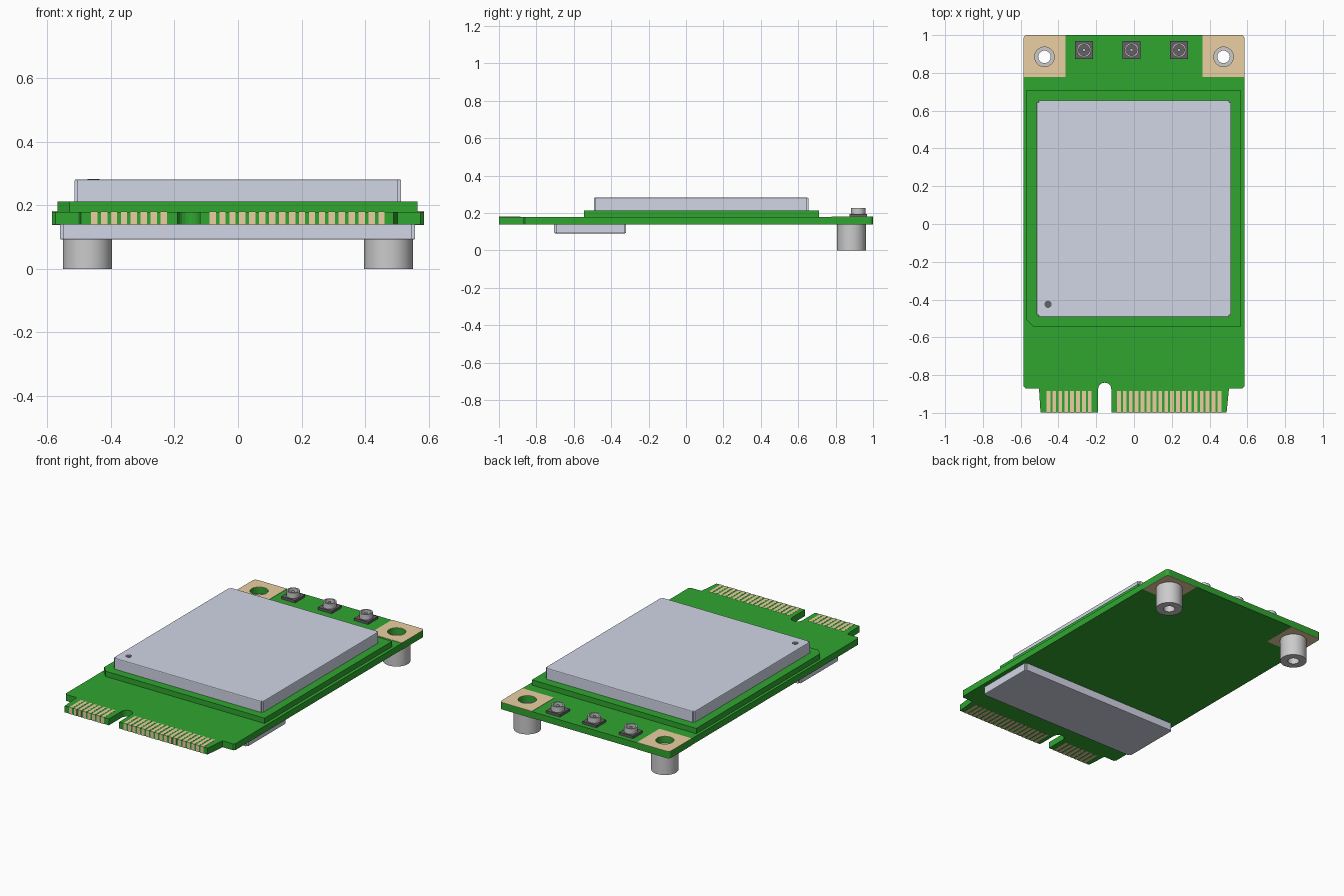
import bpy, bmesh, math

if "Cube" in bpy.data.objects:
    bpy.data.objects.remove(bpy.data.objects["Cube"])


def material(name, rgb):
    m = bpy.data.materials.new(name)
    m.diffuse_color = (*rgb, 1)
    m.use_nodes = True
    m.node_tree.nodes["Principled BSDF"].inputs["Base Color"].default_value = m.diffuse_color
    return m


GREEN = material("board_green", (0.03, 0.38, 0.03))
GOLD = material("gold", (0.82, 0.63, 0.36))
SHIELD = material("shield_metal", (0.64, 0.67, 0.79))
DARK = material("dark_plastic", (0.13, 0.12, 0.13))
STEEL = material("steel", (0.55, 0.55, 0.57))


def arc(cx, cy, r, a0, a1, n):
    angles = [math.radians(a0 + (a1 - a0) * i / n) for i in range(n + 1)]
    return [(cx + r * math.cos(a), cy + r * math.sin(a)) for a in angles]


def circle(cx, cy, r, n=32):
    return arc(cx, cy, r, 0, 360, n)[:-1]


def rect(x0, y0, x1, y1):
    return [(x0, y0), (x1, y0), (x1, y1), (x0, y1)]


def prism(name, outline, z0, z1, mat, holes=(), bevel_z=None, smooth=False):
    """Extrude an outline with optional holes; optionally round the rim at bevel_z."""
    bm = bmesh.new()
    for loop in [outline, *holes]:
        vs = [bm.verts.new((x, y, z0)) for x, y in loop]
        for a, b in zip(vs, vs[1:] + vs[:1]):
            bm.edges.new((a, b))
    bmesh.ops.triangle_fill(bm, edges=bm.edges[:], use_beauty=True)
    ext = bmesh.ops.extrude_face_region(bm, geom=bm.faces[:])
    for v in ext["geom"]:
        if isinstance(v, bmesh.types.BMVert):
            v.co.z = z1
    bmesh.ops.recalc_face_normals(bm, faces=bm.faces[:])
    if bevel_z is not None:
        rim = [e for e in bm.edges
               if all(abs(v.co.z - bevel_z) < 1e-5 for v in e.verts)
               and e.calc_face_angle(0) > 0.5]
        bmesh.ops.bevel(bm, geom=rim, offset=0.005, segments=2,
                        profile=0.5, affect='EDGES')
    me = bpy.data.meshes.new(name)
    bm.to_mesh(me)
    bm.free()
    me.materials.append(mat)
    ob = bpy.data.objects.new(name, me)
    bpy.context.collection.objects.link(ob)
    if smooth:
        bpy.ops.object.select_all(action='DESELECT')
        ob.select_set(True)
        bpy.context.view_layer.objects.active = ob
        bpy.ops.object.shade_smooth_by_angle(angle=math.radians(35))
    return ob


def can_outline(x0, y0, x1, y1, c=0.01):
    """Folded sheet-metal can: a rectangle with small open corners."""
    return [(x0 + c, y0), (x1 - c, y0), (x1 - c, y0 + c), (x1, y0 + c),
            (x1, y1 - c), (x1 - c, y1 - c), (x1 - c, y1), (x0 + c, y1),
            (x0 + c, y1 - c), (x0, y1 - c), (x0, y0 + c), (x0 + c, y0 + c)]


HOLE_X, HOLE_Y = 0.474, 0.885
BOT, TOP = 0.14, 0.18

# main circuit board with keyed edge connector and mounting holes
board = ([(-0.495, -0.999), (-0.19, -0.999)]
         + arc(-0.155, -0.875, 0.035, 180, 0, 10)
         + [(-0.12, -0.999), (0.49, -0.999), (0.503, -0.87), (0.575, -0.87), (0.585, -0.86)]
         + arc(0.565, 0.98, 0.02, 0, 90, 5) + arc(-0.565, 0.98, 0.02, 90, 180, 5)
         + [(-0.585, -0.86), (-0.575, -0.87), (-0.503, -0.87)])
prism("main_board", board, BOT, TOP, GREEN,
      holes=[circle(s * HOLE_X, HOLE_Y, 0.052) for s in (-1, 1)])

# corner ground pads and standoffs
pad = [(0.362, 0.778), (0.585, 0.778)] + arc(0.565, 0.98, 0.02, 0, 90, 5) + [(0.362, 1.0)]
for s, side in ((-1, "left"), (1, "right")):
    outline = [(s * x, y) for x, y in pad]
    hole = circle(s * HOLE_X, HOLE_Y, 0.052)
    prism(f"top_pad_{side}", outline, TOP, TOP + 0.002, GOLD, [hole])
    prism(f"bottom_pad_{side}", outline, BOT - 0.002, BOT, GOLD, [hole])
    prism(f"standoff_{side}", circle(s * HOLE_X, HOLE_Y, 0.077, 48), 0, BOT, STEEL,
          [circle(s * HOLE_X, HOLE_Y, 0.033)], smooth=True)

# gold edge contacts, wrapped over both faces
xs = [-0.453 + 0.0313 * i for i in range(8)] + [-0.08 + 0.0313 * i for i in range(18)]
for i, x in enumerate(xs):
    prism(f"edge_contact_{i + 1:02d}", rect(x - 0.01, -1.0, x + 0.01, -0.885),
          BOT - 0.001, TOP + 0.001, GOLD)

# raised module board with one cut corner
prism("module_board", [(-0.53, -0.545), (0.565, -0.545), (0.565, 0.71),
                       (-0.568, 0.71), (-0.568, -0.507)], TOP, 0.213, GREEN)

# shielding cans above and below, with orientation dot
prism("top_shield", can_outline(-0.515, -0.493, 0.514, 0.655), 0.213, 0.282, SHIELD,
      bevel_z=0.282)
prism("orientation_dot", circle(-0.455, -0.425, 0.019), 0.28, 0.283, DARK)
prism("bottom_shield", can_outline(-0.56, -0.705, 0.558, -0.32), 0.092, BOT, SHIELD,
      bevel_z=0.092)

# antenna sockets
for i, x in enumerate((-0.265, -0.013, 0.238)):
    y = 0.921
    prism(f"socket_base_{i + 1}", rect(x - 0.048, y - 0.048, x + 0.048, y + 0.048),
          TOP, 0.195, DARK)
    prism(f"socket_barrel_{i + 1}", circle(x, y, 0.038), 0.195, 0.228, STEEL,
          [circle(x, y, 0.029)], smooth=True)
    prism(f"socket_pin_{i + 1}", circle(x, y, 0.009, 16), 0.195, 0.222, STEEL, smooth=True)
